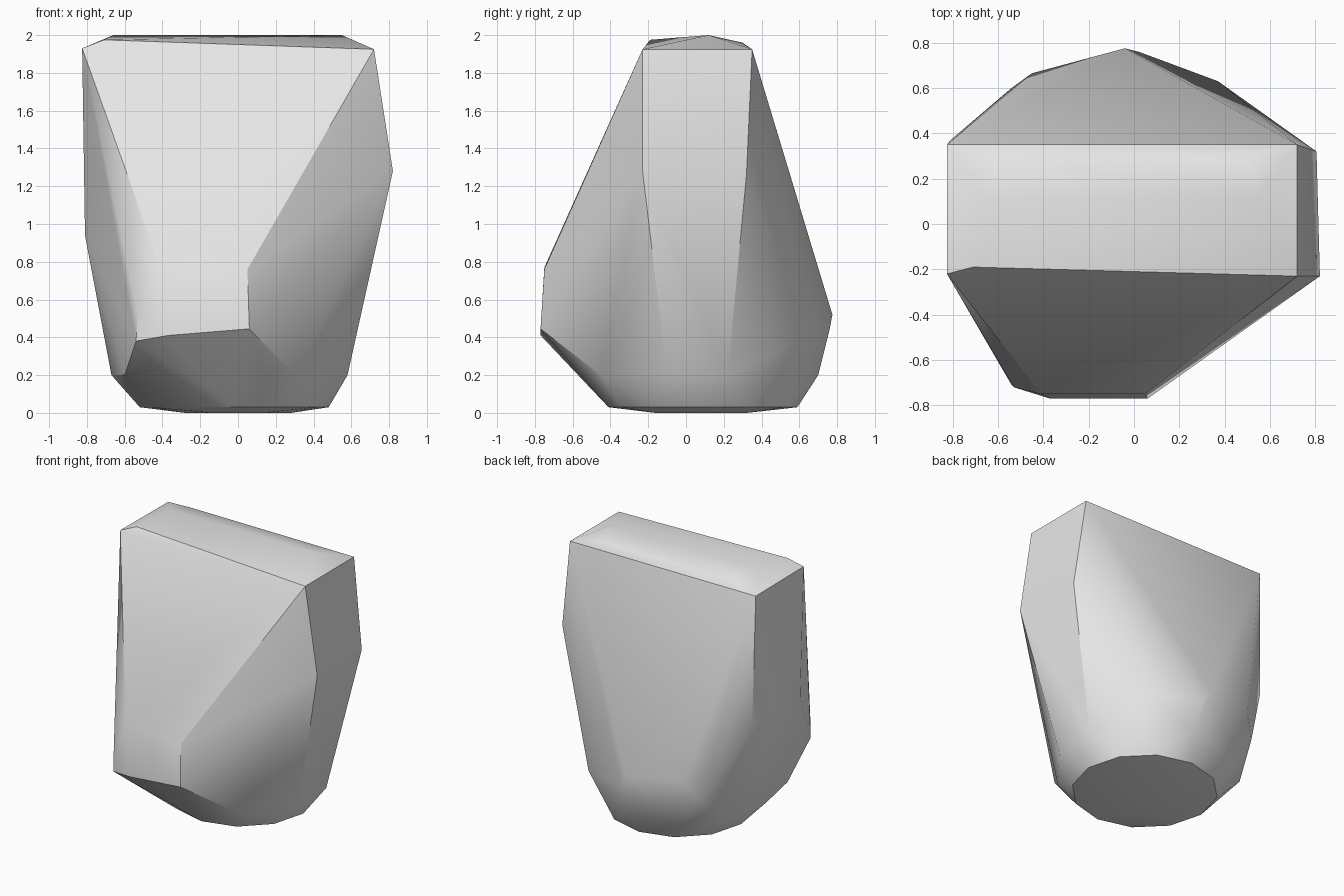
import bpy
import bmesh
import math
from mathutils import Vector

# Remove only the default cube
default_cube = bpy.data.objects.get("Cube")
if default_cube:
    bpy.data.objects.remove(default_cube, do_unlink=True)


def make_material(name, colour):
    material = bpy.data.materials.new(name)
    material.use_nodes = True
    material.diffuse_color = colour
    shader = material.node_tree.nodes["Principled BSDF"]
    shader.inputs["Base Color"].default_value = colour
    return material


def circle(centre, radius, height, sides):
    """Corner points of a level polygon."""
    points = []
    for step in range(sides):
        angle = math.tau * step / sides
        points.append((centre[0] + radius * math.cos(angle),
                       centre[1] + radius * math.sin(angle), height))
    return points


# Narrow, slightly domed crown
crown_ridge = [(-.66, .12, 2), (.55, .12, 2)]
crown_bevel = [(-.71, -.19, 1.975), (-.6, .3, 1.96), (.5, .3, 1.955)]
crown_rim = [(-.825, .35, 1.925), (.72, .35, 1.925),
             (-.825, -.22, 1.93), (.72, -.23, 1.925)]

# Widest corners of the two flanks
right_flank = [(-.81, .37, .96), (-.81, -.2, .94)]
left_flank = [(.82, -.23, 1.28), (.805, .32, 1.26)]

# Blunt front bulge and rounded back bulge
front_bulge = [(-.41, -.75, .77), (.05, -.75, .76), (-.53, -.72, .52),
               (-.54, -.71, .38), (-.37, -.77, .41), (.06, -.77, .445)]
back_bulge = [(-.04, .775, .52), (.02, .76, .44), (.37, .63, .4),
              (-.45, .665, .55), (-.54, .6, .4)]

# Lower belt above the foot
belt = [(x, y, .2) for x, y in (
    (.3, -.45), (.58, -.1), (.58, .22), (.4, .45), (.056, .7),
    (-.4, .6), (-.62, .38), (-.67, 0), (-.6, -.35))]

# Nearly flat round foot
foot = circle((-.02, .09), .5, .03, 12) + circle((0, .08), .28, 0, 6)

# Wrap all corner groups in one faceted shell
bm = bmesh.new()
for point in (crown_ridge + crown_bevel + crown_rim + right_flank
              + left_flank + front_bulge + back_bulge + belt + foot):
    bm.verts.new(Vector(point))
hull = bmesh.ops.convex_hull(bm, input=bm.verts)
unused = {item for item in hull["geom_interior"] + hull["geom_unused"]
          if isinstance(item, bmesh.types.BMVert)}
bmesh.ops.delete(bm, geom=list(unused), context="VERTS")
bmesh.ops.dissolve_limit(bm, angle_limit=math.radians(1),
                         verts=bm.verts, edges=bm.edges)
bmesh.ops.recalc_face_normals(bm, faces=bm.faces)

mesh = bpy.data.meshes.new("boulder")
bm.to_mesh(mesh)
bm.free()
mesh.materials.append(make_material("light_stone_grey", (.8, .8, .8, 1)))
boulder = bpy.data.objects.new("boulder", mesh)
bpy.context.collection.objects.link(boulder)

# Soft facets with crisp main edges
for other in bpy.context.selected_objects:
    other.select_set(False)
boulder.select_set(True)
bpy.context.view_layer.objects.active = boulder
bpy.ops.object.shade_smooth_by_angle(angle=math.radians(30))
